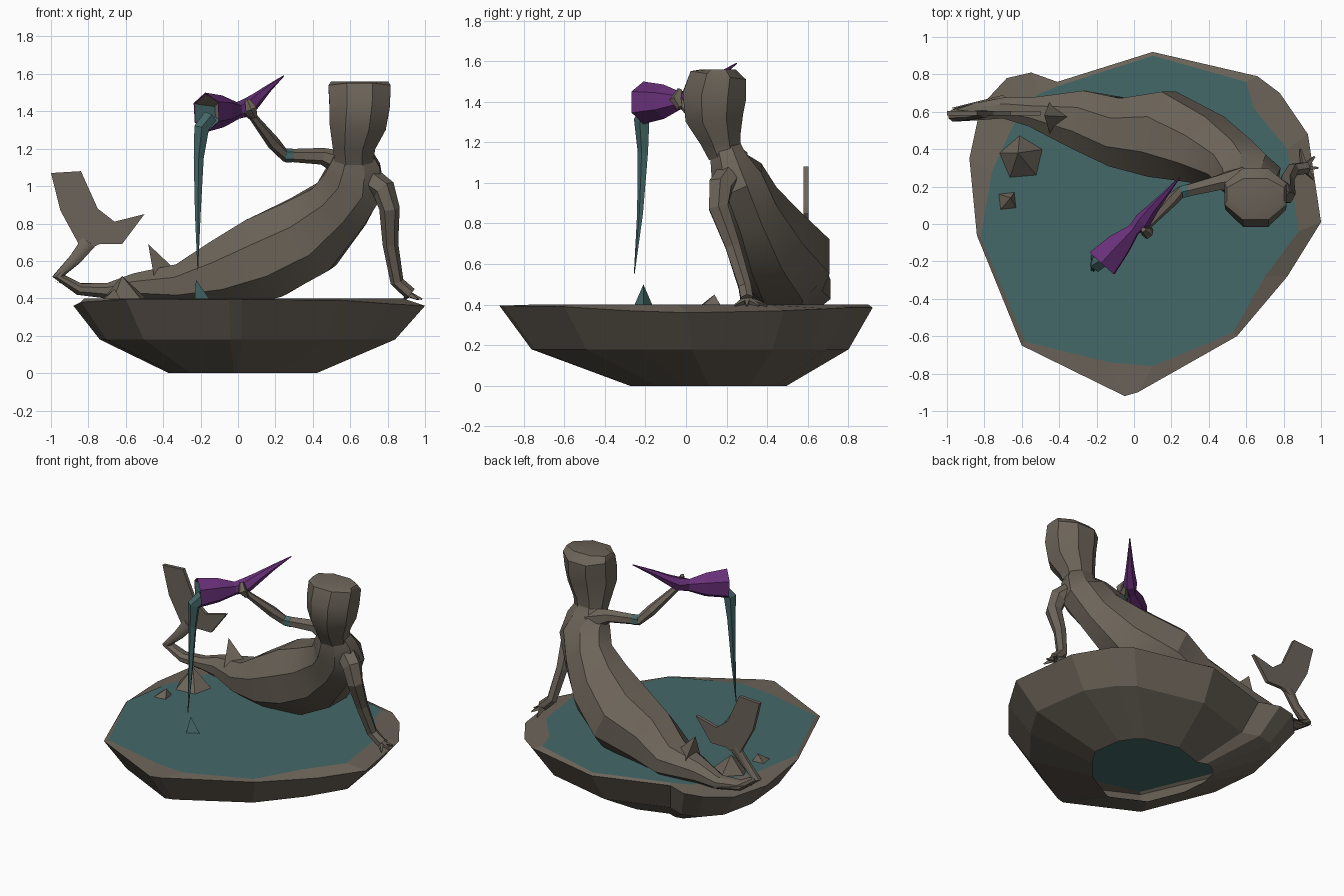
import bpy, bmesh, math
from mathutils import Vector

if "Cube" in bpy.data.objects:
    bpy.data.objects.remove(bpy.data.objects["Cube"])


def material(name, rgb):
    m = bpy.data.materials.new(name)
    m.diffuse_color = (*rgb, 1)
    m.use_nodes = True
    m.node_tree.nodes["Principled BSDF"].inputs["Base Color"].default_value = m.diffuse_color
    return m


STONE = material("warm grey stone", (0.150, 0.127, 0.100))
WATER = material("teal water", (0.060, 0.140, 0.142))
SHELL = material("purple shell", (0.138, 0.030, 0.190))


def finish(name, bm, *mats, smooth=False):
    bmesh.ops.recalc_face_normals(bm, faces=bm.faces[:])
    me = bpy.data.meshes.new(name)
    bm.to_mesh(me)
    bm.free()
    ob = bpy.data.objects.new(name, me)
    bpy.context.collection.objects.link(ob)
    for m in mats:
        me.materials.append(m)
    if smooth:
        bpy.ops.object.select_all(action='DESELECT')
        ob.select_set(True)
        bpy.context.view_layer.objects.active = ob
        bpy.ops.object.shade_smooth_by_angle(angle=math.radians(32))
    return ob


def bridge(bm, a, b):
    n = len(a)
    return [bm.faces.new((a[i], a[(i + 1) % n], b[(i + 1) % n], b[i])) for i in range(n)]


def loft(name, stations, n, mat, caps=(True, True), smooth=False):
    """Skin elliptical rings (x, y, z, sideways radius, upright radius) along a path."""
    bm = bmesh.new()
    pts = [Vector(s[:3]) for s in stations]
    rings = []
    for i, s in enumerate(stations):
        t = (pts[min(i + 1, len(pts) - 1)] - pts[max(i - 1, 0)]).normalized()
        u = Vector((0, 1, 0))
        u = (u - t * u.dot(t)).normalized()
        v = t.cross(u)
        rings.append([bm.verts.new(pts[i] + u * s[3] * math.cos(a) + v * s[4] * math.sin(a))
                      for a in (2 * math.pi * (k + 0.5) / n for k in range(n))])
    for a, b in zip(rings, rings[1:]):
        bridge(bm, a, b)
    if caps[0]:
        bm.faces.new(rings[0])
    if caps[1]:
        bm.faces.new(rings[-1])
    return finish(name, bm, mat, smooth=smooth)


def limb(name, pts, n=6, mat=STONE):
    return loft(name, [(x, y, z, r, r) for x, y, z, r in pts], n, mat)


def spike(name, base, tip, r, sides, mat=STONE, turn=0.0):
    base, tip = Vector(base), Vector(tip)
    bm = bmesh.new()
    ring = [bm.verts.new(base + Vector((r * math.cos(turn + 2 * math.pi * k / sides),
                                        r * math.sin(turn + 2 * math.pi * k / sides), 0)))
            for k in range(sides)]
    top = bm.verts.new(tip)
    for i in range(sides):
        bm.faces.new((ring[i], ring[(i + 1) % sides], top))
    bm.faces.new(ring)
    return finish(name, bm, mat)


# Basin: rim x, y, z followed by water edge x, y
RIM = [(.10, .92, .385, .10, .90), (.66, .79, .385, .60, .76), (.78, .70, .38, .64, .62),
       (.93, .48, .37, .82, .40), (1.0, .01, .36, .88, -.04), (.82, -.28, .37, .70, -.28),
       (.55, -.60, .39, .53, -.58), (.02, -.90, .395, .10, -.76), (-.05, -.92, .395, -.13, -.74),
       (-.60, -.65, .395, -.58, -.63), (-.84, -.06, .38, -.82, -.07), (-.88, .35, .36, -.76, .28),
       (-.82, .63, .37, -.66, .50), (-.68, .78, .39, -.58, .64), (-.55, .81, .39, -.50, .70),
       (-.41, .76, .39, -.40, .74)]
bm = bmesh.new()
foot = [bm.verts.new((.42 * r[0], .11 + .42 * r[1], 0)) for r in RIM]
belly = [bm.verts.new((.84 * r[0], .02 + .85 * r[1], .18)) for r in RIM]
rim = [bm.verts.new(r[:3]) for r in RIM]
edge = [bm.verts.new((r[3], r[4], .40)) for r in RIM]
for a, b in ((foot, belly), (belly, rim), (rim, edge)):
    bridge(bm, a, b)
finish("basin", bm, STONE)

# Water surface
bm = bmesh.new()
bm.faces.new([bm.verts.new((r[3], r[4], .40)) for r in reversed(RIM)])
finish("pool_water", bm, WATER)

# Tail, hips and torso in one skin
loft("body", [
    (-.80, .59, .70, .020, .045), (-.87, .58, .61, .025, .035), (-.96, .58, .52, .035, .035),
    (-.85, .60, .45, .05, .035), (-.70, .62, .44, .06, .045), (-.55, .60, .46, .085, .08),
    (-.30, .56, .47, .17, .125), (-.08, .49, .53, .20, .20), (.15, .48, .62, .25, .245),
    (.38, .40, .74, .20, .235), (.54, .32, .89, .15, .185), (.62, .25, 1.02, .145, .18),
    (.62, .21, 1.11, .10, .15), (.62, .19, 1.18, .085, .105)], 8, STONE, smooth=True)

# Head with hair gathered towards the top
loft("head", [
    (.62, .19, 1.13, .085, .11), (.62, .17, 1.22, .11, .125), (.64, .14, 1.33, .155, .165),
    (.65, .14, 1.43, .17, .175), (.65, .16, 1.53, .15, .18), (.65, .16, 1.56, .09, .165)],
    8, STONE, smooth=True)

# Tail fluke: flat two-lobed plate
FLUKE = [(-.83, .65), (-.95, .87), (-1.0, 1.07), (-.84, 1.08), (-.75, .88),
         (-.66, .81), (-.50, .85), (-.62, .69), (-.74, .69)]
bm = bmesh.new()
sides = [[bm.verts.new((x, y, z)) for x, z in FLUKE] for y in (.58, .605)]
bridge(bm, *sides)
for s in sides:
    bm.faces.new(s)
finish("tail_fluke", bm, STONE)

# Fins along the tail
spike("hip_fin", (-.40, .57, .52), (-.48, .58, .69), .10, 3)
spike("tail_side_fin", (-.70, .64, .42), (-.98, .62, .49), .05, 4)

# Supporting arm and spread fingers on the rim
limb("support_arm", [(.66, .24, 1.07, .07), (.78, .17, .98, .065), (.81, .16, .88, .055),
                     (.815, .23, .69, .042), (.85, .29, .49, .036), (.92, .30, .425, .035)])
for i, (dx, dy) in enumerate(((-.02, .10), (.055, .06), (.075, 0), (.05, -.06))):
    limb(f"support_finger_{i + 1}", [(.91, .30, .425, .022),
                                     (.91 + dx, .30 + dy, .395, .006)], 4)

# Raised arm and the hand around the horn
limb("raised_arm", [(.58, .24, 1.11, .075), (.45, .22, 1.16, .045), (.25, .17, 1.165, .034),
                    (.19, .12, 1.23, .036), (.08, .0, 1.37, .022), (.04, -.03, 1.41, .03)])
limb("raised_hand", [(.09, -.03, 1.37, .015), (.07, -.05, 1.41, .032), (.05, -.03, 1.46, .014)], 5)
limb("arm_band", [(.29, .18, 1.163, .038), (.25, .17, 1.165, .037)], 6, WATER)

# Horn shell, open at the mouth
loft("horn_shell", [
    (-.17, -.21, 1.395, .10, .105), (-.08, -.11, 1.40, .075, .085), (.0, -.03, 1.405, .035, .045),
    (.05, .02, 1.42, .045, .05), (.10, .08, 1.465, .030, .035), (.16, .15, 1.52, .018, .02),
    (.245, .25, 1.59, .003, .003)], 6, SHELL, caps=(False, True))

# Stone lining of the mouth, water lying in its lower half
lining = loft("horn_lining", [(-.165, -.205, 1.395, .094, .098), (-.09, -.12, 1.40, .05, .055)],
              6, STONE, caps=(False, True))
lining.data.materials.append(WATER)
for p in lining.data.polygons:
    p.material_index = 1 if p.center.z < 1.395 else 0

# Poured stream and splash
limb("poured_stream", [(-.15, -.18, 1.37, .04), (-.195, -.215, 1.31, .042),
                       (-.21, -.21, 1.15, .028), (-.215, -.225, .85, .016),
                       (-.215, -.255, .55, .002)], 5, WATER)
spike("splash", (-.205, -.21, .40), (-.225, -.21, .50), .05, 3, WATER)

# Rocks in the pool
spike("large_rock", (-.60, .35, .39), (-.62, .38, .52), .13, 5, turn=.4)
spike("small_rock", (-.68, .12, .39), (-.66, .14, .45), .07, 4, turn=.9)
